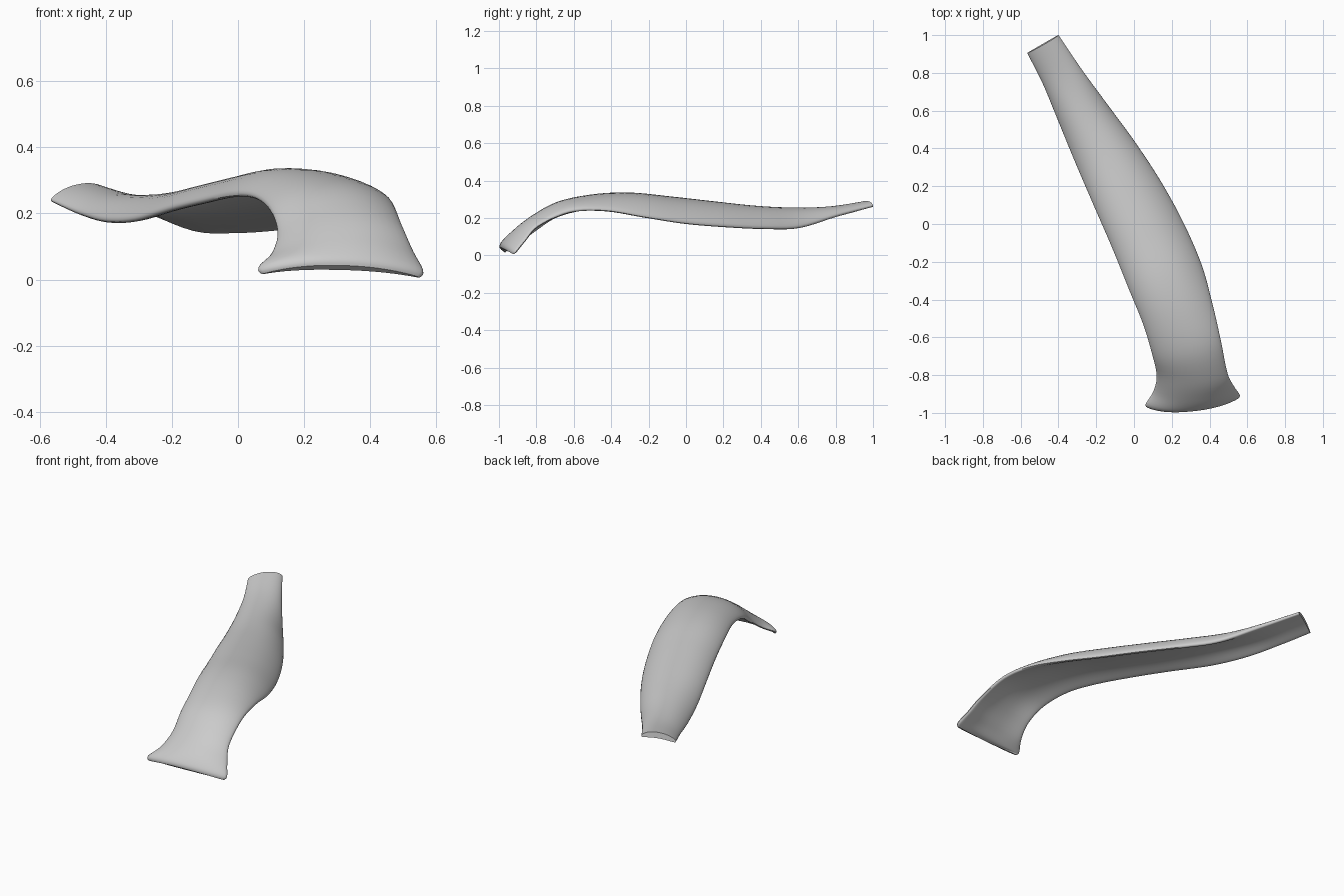
import bpy, bmesh, math
from mathutils import Vector as V

if "Cube" in bpy.data.objects:
    bpy.data.objects.remove(bpy.data.objects["Cube"])

# Stations along the strap: left edge, crown, right edge, half thickness
stations = [
    ((-.565, .905, .238), (-.475, .955, .273), (-.400, 1.00, .264), .017),
    ((-.482, .745, .200), (-.375, .780, .240), (-.273, .810, .212), .023),
    ((-.400, .550, .176), (-.262, .580, .228), (-.128, .610, .149), .027),
    ((-.310, .330, .180), (-.150, .380, .235), (.004, .430, .143), .029),
    ((-.203, .080, .212), (-.030, .150, .257), (.142, .220, .153), .030),
    ((-.112, -.130, .234), (.075, -.065, .281), (.262, .000, .171), .030),
    ((-.019, -.360, .253), (.168, -.290, .305), (.357, -.220, .205), .029),
    ((.050, -.530, .248), (.232, -.490, .300), (.416, -.430, .240), .027),
    ((.098, -.690, .208), (.280, -.680, .262), (.460, -.620, .234), .026),
    ((.121, -.800, .138), (.305, -.825, .182), (.495, -.790, .158), .025),
    ((.103, -.885, .075), (.310, -.920, .105), (.530, -.860, .080), .025),
    ((.062, -.953, .034), (.305, -.968, .054), (.560, -.905, .025), .024),
    ((.072, -.966, .016), (.305, -.983, .036), (.550, -.920, .006), .011),
]
RING, STEPS = 40, 5


def spline(a, b, c, d, t):
    return b + (c - a) * (t / 2) + (a * 2 - b * 5 + c * 4 - d) * (t * t / 2) \
        + (b * 3 - a - c * 3 + d) * (t ** 3 / 2)


# Smooth the stations into many sections
keys = [[V(p) for p in s[:3]] + [s[3]] for s in stations]
last = len(keys) - 1
sections = []
for i in range(last):
    quad = [keys[max(0, min(last, i + k))] for k in (-1, 0, 1, 2)]
    for j in range(STEPS):
        sections.append([spline(*(q[n] for q in quad), j / STEPS) for n in range(4)])
sections.append(keys[-1])


def arch(s, u):
    left, crown, right, _ = s
    chord = left.lerp(right, (u + 1) / 2)
    return chord + (crown - (left + right) / 2) * (1 - abs(u) ** 2.3)


# Arched section with rounded edges, lofted along the strap
bm = bmesh.new()
rings = []
for i, s in enumerate(sections):
    before, after = sections[max(0, i - 1)], sections[min(len(sections) - 1, i + 1)]
    ring = []
    for k in range(RING):
        a = 2 * math.pi * k / RING
        u = math.cos(a)
        along = arch(before, u) - arch(after, u)
        across = arch(s, min(1, u + .05)) - arch(s, max(-1, u - .05))
        normal = across.cross(along).normalized()
        lift = math.copysign(abs(math.sin(a)) ** .75, math.sin(a)) * s[3]
        ring.append(bm.verts.new(arch(s, u) + normal * lift))
    rings.append(ring)
for a, b in zip(rings, rings[1:]):
    for k in range(RING):
        n = (k + 1) % RING
        bm.faces.new((a[k], a[n], b[n], b[k]))

# End caps made of strips across the thickness
for ring in (rings[0], rings[-1]):
    half = RING // 2
    bm.faces.new((ring[0], ring[1], ring[-1]))
    bm.faces.new((ring[half], ring[half + 1], ring[half - 1]))
    for k in range(1, half - 1):
        bm.faces.new((ring[k], ring[k + 1], ring[-k - 1], ring[-k]))
bmesh.ops.recalc_face_normals(bm, faces=bm.faces)

mesh = bpy.data.meshes.new("curved_strap")
bm.to_mesh(mesh)
bm.free()
strap = bpy.data.objects.new("curved_strap", mesh)
bpy.context.collection.objects.link(strap)
bpy.context.view_layer.objects.active = strap
strap.select_set(True)
bpy.ops.object.shade_smooth_by_angle(angle=math.radians(45))
